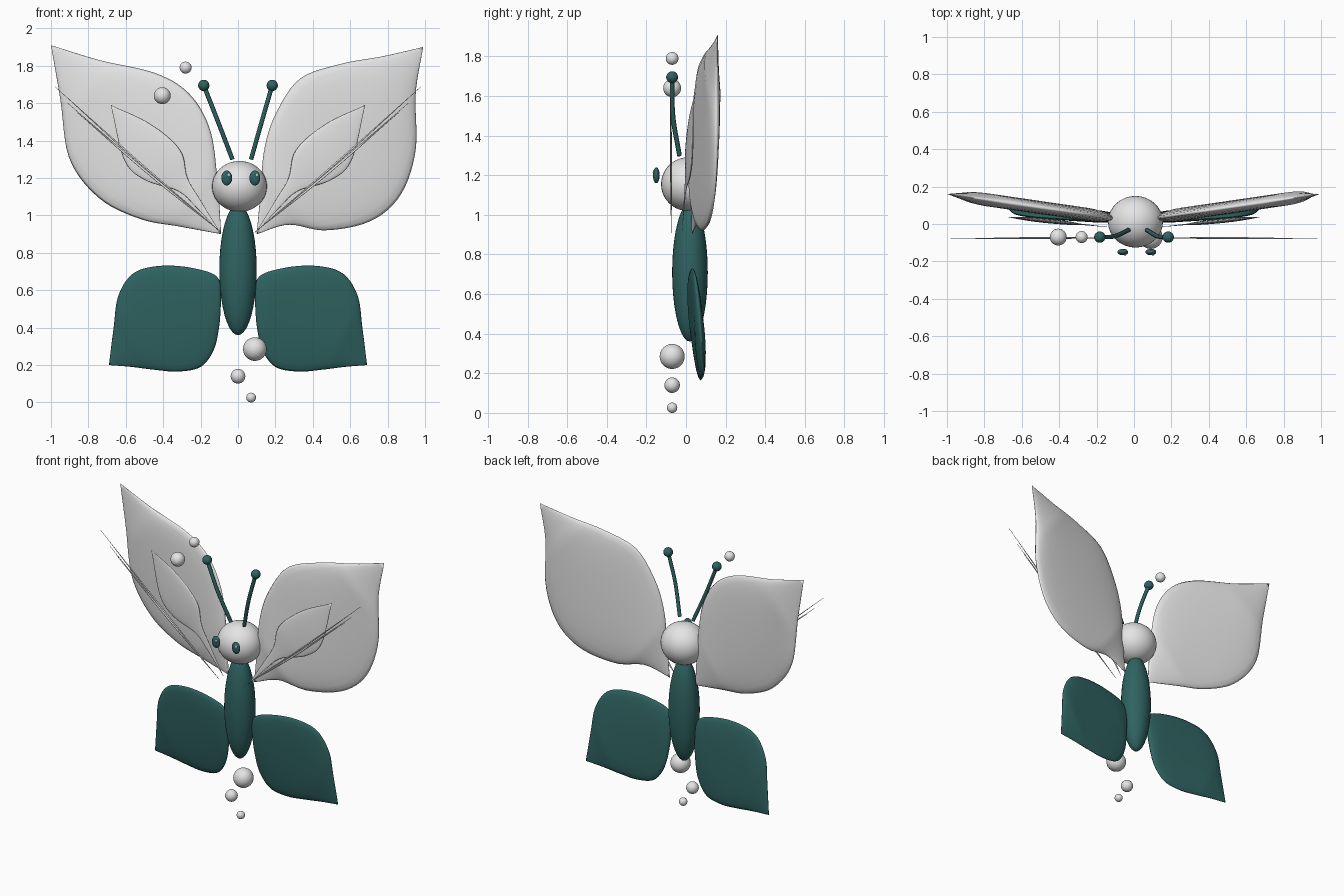
import bpy, bmesh, math
from mathutils import Vector

if "Cube" in bpy.data.objects:
    bpy.data.objects.remove(bpy.data.objects["Cube"])


def material(name, rgb):
    mat = bpy.data.materials.new(name)
    mat.use_nodes = True
    color = (*rgb, 1)
    mat.diffuse_color = color
    mat.node_tree.nodes["Principled BSDF"].inputs["Base Color"].default_value = color
    return mat


PALE = material("pale_grey", (0.78, 0.78, 0.78))
TEAL = material("dark_teal", (0.028, 0.125, 0.12))
SHINE = material("eye_shine", (0.45, 0.62, 0.65))


def finish(name, bm, mat):
    bmesh.ops.remove_doubles(bm, verts=bm.verts, dist=0.0001)
    bmesh.ops.recalc_face_normals(bm, faces=bm.faces)
    mesh = bpy.data.meshes.new(name)
    bm.to_mesh(mesh)
    bm.free()
    mesh.materials.append(mat)
    mesh.shade_smooth()
    obj = bpy.data.objects.new(name, mesh)
    bpy.context.collection.objects.link(obj)
    return obj


def ball(name, center, size, mat):
    bm = bmesh.new()
    bmesh.ops.create_uvsphere(bm, u_segments=32, v_segments=20, radius=1)
    bmesh.ops.scale(bm, vec=size, verts=bm.verts)
    obj = finish(name, bm, mat)
    obj.location = center
    return obj


def spline(points, t):
    """Point at fraction t of a smooth curve through the points."""
    pts = [Vector(p) for p in points]
    pts = [2 * pts[0] - pts[1]] + pts + [2 * pts[-1] - pts[-2]]
    spans = len(pts) - 3
    i = min(int(t * spans), spans - 1)
    f = t * spans - i
    a, b, c, d = pts[i:i + 4]
    return 0.5 * (2 * b + (c - a) * f + (2 * a - 5 * b + 4 * c - d) * f ** 2
                  + (3 * b - a - 3 * c + d) * f ** 3)


def wing(name, side, upper, lower, depth, thick, mat, steps=40, ring=24):
    """Loft lens sections between two edge curves running from root to tip."""
    bm = bmesh.new()
    rows = []
    for s in range(steps + 1):
        top, low = spline(upper, s / steps), spline(lower, s / steps)
        half = thick * min(1, (top - low).length / 0.4)
        row = []
        for k in range(ring):
            a = math.tau * k / ring
            p = top.lerp(low, (1 - math.cos(a)) / 2)
            y = depth(p.x, p.y) + half * math.sin(a)
            row.append(bm.verts.new((side * p.x, y, p.y)))
        rows.append(row)
    for r, q in zip(rows, rows[1:]):
        for k in range(ring):
            n = (k + 1) % ring
            bm.faces.new((r[k], r[n], q[n], q[k]))
    return finish(name, bm, mat)


def strand(name, points, radius, mat, taper=False):
    """Thin round rod through the points."""
    curve = bpy.data.curves.new(name, "CURVE")
    curve.dimensions = "3D"
    curve.bevel_depth = radius
    curve.bevel_resolution = 3
    curve.use_fill_caps = True
    line = curve.splines.new("POLY")
    count = 16
    line.points.add(count - 1)
    for i, p in enumerate(line.points):
        t = i / (count - 1)
        p.co = (*spline(points, t), 1)
        p.radius = max(0.25, math.sin(math.pi * t)) if taper else 1
    line.use_smooth = True
    curve.materials.append(mat)
    obj = bpy.data.objects.new(name, curve)
    bpy.context.collection.objects.link(obj)


# Body and head
ball("body", (0, 0.02, 0.71), (0.1, 0.09, 0.35), TEAL)
ball("head", (0.008, 0.012, 1.155), (0.147, 0.138, 0.136), PALE)

# Large upper wings, slightly different on each side
upper_wing_edges = {
    1: ([(0.1, 0.9), (0.12, 1.12), (0.14, 1.35), (0.2, 1.54), (0.33, 1.73),
         (0.55, 1.81), (0.77, 1.85), (0.99, 1.9)],
        [(0.1, 0.9), (0.27, 0.95), (0.47, 0.92), (0.71, 0.97), (0.87, 1.11),
         (0.95, 1.35), (0.95, 1.65), (0.99, 1.9)]),
    -1: ([(0.09, 0.9), (0.11, 1.19), (0.15, 1.46), (0.26, 1.65), (0.44, 1.76),
          (0.74, 1.83), (1.0, 1.91)],
         [(0.09, 0.9), (0.31, 0.94), (0.52, 0.98), (0.74, 1.09), (0.9, 1.3),
          (0.95, 1.62), (1.0, 1.91)]),
}
# Small overlay wings and lower wings, mirrored
inner_top = [(0.09, 0.9), (0.2, 1.08), (0.27, 1.2), (0.31, 1.35), (0.47, 1.49), (0.68, 1.59)]
inner_low = [(0.09, 0.9), (0.22, 1.04), (0.32, 1.13), (0.5, 1.19), (0.61, 1.3), (0.68, 1.59)]
lower_top = [(0.09, 0.55), (0.11, 0.67), (0.25, 0.72), (0.42, 0.73), (0.56, 0.69),
             (0.64, 0.57), (0.665, 0.4), (0.69, 0.2)]
lower_low = [(0.09, 0.55), (0.1, 0.41), (0.13, 0.28), (0.2, 0.19), (0.32, 0.165),
             (0.45, 0.175), (0.57, 0.19), (0.69, 0.2)]

for side, label in ((1, "left"), (-1, "right")):
    top, low = upper_wing_edges[side]
    wing(label + "_upper_wing", side, top, low,
         lambda x, z: 0.03 + 0.145 * (x - 0.1), 0.035, PALE)
    wing(label + "_inner_wing", side, inner_top, inner_low,
         lambda x, z: -0.02 + 0.1 * (x - 0.1), 0.018, PALE)
    wing(label + "_lower_wing", side, lower_top, lower_low,
         lambda x, z: 0.015 + 0.06 * (x - 0.1) + 0.08 * (0.73 - z), 0.026, TEAL)

    # Fine veins in front of the wings
    for i, (x, z) in enumerate(((0.98, 1.69), (0.91, 1.6), (0.86, 1.55))):
        mid = (0.5 * x + 0.04, -0.075, 0.45 + 0.5 * z - 0.01)
        strand(f"{label}_vein_{i + 1}",
               [(side * 0.09, -0.075, 0.91), (side * mid[0], mid[1], mid[2]),
                (side * x, -0.08, z)], 0.005, PALE, taper=True)

    # Antenna with a round tip
    tip = (side * 0.183, -0.07, 1.695)
    base = 0.02 + side * 0.05
    strand(label + "_antenna",
           [(base, -0.033, 1.3), (base + (tip[0] - base) * 0.5, -0.066, 1.5), tip], 0.012, TEAL)
    ball(label + "_antenna_tip", tip, (0.03, 0.03, 0.03), TEAL)

    # Eye with a small shine
    eye_x = 0.015 + side * 0.075
    ball(label + "_eye", (eye_x, -0.15, 1.2), (0.029, 0.017, 0.04), TEAL)
    ball(label + "_eye_shine", (eye_x + 0.011, -0.164, 1.215), (0.008, 0.004, 0.009), SHINE)

# Loose beads above and below
beads = [(-0.28, 1.79, 0.032), (-0.405, 1.64, 0.045), (0.09, 0.285, 0.063),
         (0, 0.14, 0.039), (0.07, 0.026, 0.026)]
for i, (x, z, r) in enumerate(beads):
    ball(f"bead_{i + 1}", (x, -0.07, z), (r, r, r), PALE)
